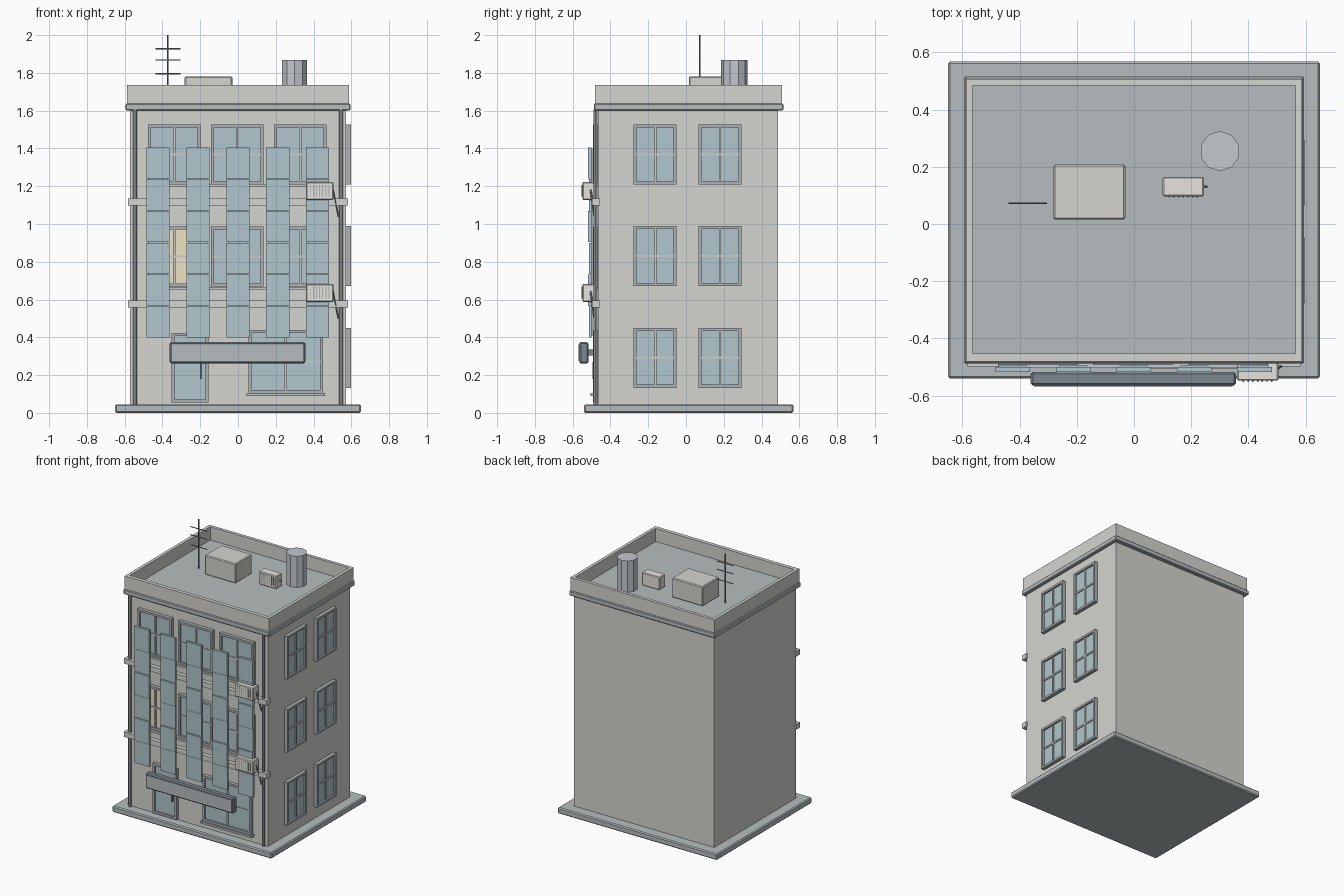
import bpy, bmesh, math
from mathutils import Vector, Matrix

if "Cube" in bpy.data.objects:
    bpy.data.objects.remove(bpy.data.objects["Cube"])


def mat(name, r, g, b):
    m = bpy.data.materials.new(name)
    m.diffuse_color = (r, g, b, 1)
    m.use_nodes = True
    m.node_tree.nodes["Principled BSDF"].inputs["Base Color"].default_value = m.diffuse_color
    return m


WALL = mat("wall", .66, .67, .63)
TRIM = mat("trim", .47, .51, .52)
FRAME = mat("frame", .42, .45, .46)
GLASS = mat("glass", .44, .57, .61)
LIT = mat("lit_glass", .85, .76, .56)
PALE = mat("pale", .72, .75, .73)
DARK = mat("dark", .2, .25, .28)
WHITE = mat("casing", .78, .77, .73)
METAL = mat("metal", .55, .58, .62)

FRONT, SIDE = -0.467, 0.572   # wall planes
ROOF = 1.638


def finish(name, bm, m, bevel=0):
    bmesh.ops.recalc_face_normals(bm, faces=bm.faces)
    me = bpy.data.meshes.new(name)
    bm.to_mesh(me)
    bm.free()
    ob = bpy.data.objects.new(name, me)
    bpy.context.collection.objects.link(ob)
    me.materials.append(m)
    if bevel:
        mod = ob.modifiers.new("bevel", 'BEVEL')
        mod.width, mod.segments = bevel, 1
    return ob


def boxes(name, m, *spans, bevel=0):
    """Each span is (x0, x1, y0, y1, z0, z1)."""
    bm = bmesh.new()
    for x0, x1, y0, y1, z0, z1 in spans:
        mtx = Matrix.Translation(((x0 + x1) / 2, (y0 + y1) / 2, (z0 + z1) / 2)) @ \
            Matrix.Diagonal((abs(x1 - x0), abs(y1 - y0), abs(z1 - z0), 1))
        bmesh.ops.create_cube(bm, size=1, matrix=mtx)
    return finish(name, bm, m, bevel)


def rod(name, m, a, b, r, sides=8):
    a, b = Vector(a), Vector(b)
    d = b - a
    bm = bmesh.new()
    mtx = Matrix.Translation((a + b) / 2) @ d.to_track_quat('Z', 'Y').to_matrix().to_4x4()
    bmesh.ops.create_cone(bm, cap_ends=True, segments=sides, radius1=r, radius2=r,
                          depth=d.length, matrix=mtx)
    return finish(name, bm, m)


def window(name, side, u0, u1, z0, z1, glass=GLASS, cross=True):
    def s(a, b, c, d, d0, d1):      # span on the chosen wall, d0..d1 outward
        if side:
            return (SIDE + d0, SIDE + d1, a, b, c, d)
        return (a, b, FRONT - d1, FRONT - d0, c, d)
    t, e = .016, -.01
    boxes(name + "_frame", FRAME,
          s(u0, u0 + t, z0, z1, e, .026), s(u1 - t, u1, z0, z1, e, .026),
          s(u0 + t, u1 - t, z0, z0 + t, e, .026), s(u0 + t, u1 - t, z1 - t, z1, e, .026))
    boxes(name + "_glass", glass, s(u0 + t, u1 - t, z0 + t, z1 - t, e, .012))
    if cross:
        u, z = (u0 + u1) / 2, (z0 + z1) / 2
        boxes(name + "_mullions", PALE, s(u - .006, u + .006, z0 + t, z1 - t, 0, .02),
              s(u0 + t, u1 - t, z - .006, z + .006, 0, .019))


def aircon(name, x, y, z):
    """Casing with its front lower left corner at x, y, z."""
    w, d, h = .145, .068, .095
    boxes(name + "_casing", WHITE, (x, x + w, y, y + d, z, z + h), bevel=.005)
    boxes(name + "_slats", FRAME, *[(x + .02 + i * .0165, x + .025 + i * .0165,
          y - .004, y + .002, z + .018, z + h - .015) for i in range(7)])


# Main masses
boxes("base_slab", TRIM, (-.65, .65, -.54, .568, 0, .045), bevel=.007)
boxes("building_body", WALL, (-SIDE, SIDE, FRONT, .488, .04, 1.61))
boxes("roof_cornice", TRIM, (-.595, .595, -.488, .515, 1.602, ROOF), bevel=.005)
boxes("parapet", WALL,
      (-.588, .588, -.481, -.453, ROOF - .003, 1.735), (-.588, .588, .484, .507, ROOF - .003, 1.735),
      (-.588, -.565, -.453, .484, ROOF - .003, 1.735), (.565, .588, -.453, .484, ROOF - .003, 1.735))

# Facade bands and downpipes
for i, z in enumerate((.557, 1.097)):
    boxes(f"floor_band_{i}", WALL, (-.583, .583, -.498, -.455, z, z + .038))
for sgn in (-1, 1):
    rod(f"downpipe_{sgn}", FRAME, (sgn * .545, -.479, .045), (sgn * .545, -.479, 1.605), .01)

# Windows on the two upper front floors, and three floors on the right
for f, z in enumerate((.67, 1.21)):
    for c, x in enumerate((-.337, -.005, .33)):
        window(f"front_window_{f}_{c}", False, x - .139, x + .139, z, z + .317,
               LIT if (f, c) == (0, 0) else GLASS)
for f, z in enumerate((.133, .672, 1.21)):
    for c, y in enumerate((-.163, .18)):
        window(f"side_window_{f}_{c}", True, y - .114, y + .114, z, z + .317)

# Ground floor
window("door", False, -.352, -.157, .055, .422, cross=False)
boxes("door_handle", DARK, (-.2, -.19, -.495, -.475, .18, .27))
window("shop_window", False, .055, .45, .105, .44)
boxes("shop_sill", TRIM, (.045, .46, -.505, -.46, .09, .105))

# Vertical screens made of stepped panels, held by rails
N, Z0, Z1 = 6, .398, 1.41
step = (Z1 - Z0) / N
for c in range(5):
    x = -.424 + c * .2115
    boxes(f"screen_{c}", GLASS, *[(x - .061, x + .061, -.513 - .005 * (i % 2), -.500,
          Z0 + i * step, Z0 + (i + 1) * step - .004) for i in range(N)])
    boxes(f"screen_spine_{c}", GLASS, (x - .05, x + .05, -.504, -.495, Z0 + .01, Z1 - .01))
for i, z in enumerate((.66, 1.205)):
    boxes(f"screen_rail_{i}", PALE, (-.475, .475, -.503, -.46, z - .007, z + .007))

# Sign board, left blank
boxes("sign_board", DARK, (-.362, .357, -.565, -.517, .262, .375), bevel=.008)
boxes("sign_face", TRIM, (-.35, .345, -.569, -.56, .274, .363))
boxes("sign_brackets", DARK, *[(x - .012, x + .012, -.52, -.46, .305, .335) for x in (-.25, .25)])

# Wall air conditioners with hoses
for i, z in enumerate((.588, 1.127)):
    aircon(f"wall_aircon_{i}", .36, -.548, z)
    rod(f"aircon_hose_{i}", DARK, (.503, -.505, z + .055), (.532, -.485, z - .09), .005, 6)

# Rooftop equipment
aircon("roof_aircon", .1, .097, ROOF)
rod("roof_aircon_pipe", DARK, (.24, .131, 1.69), (.257, .131, 1.69), .005, 6)
boxes("roof_hatch", WALL, (-.282, -.03, .015, .208, ROOF, 1.782), bevel=.006)
rod("water_tank", METAL, (.3, .255, ROOF), (.3, .255, 1.868), .07, 10)
rod("antenna_mast", DARK, (-.371, .073, ROOF), (-.371, .073, 2.0), .005, 6)
for i, z in enumerate((1.795, 1.868, 1.928)):
    rod(f"antenna_bar_{i}", DARK, (-.438, .073, z), (-.304, .073, z), .0035, 6)
